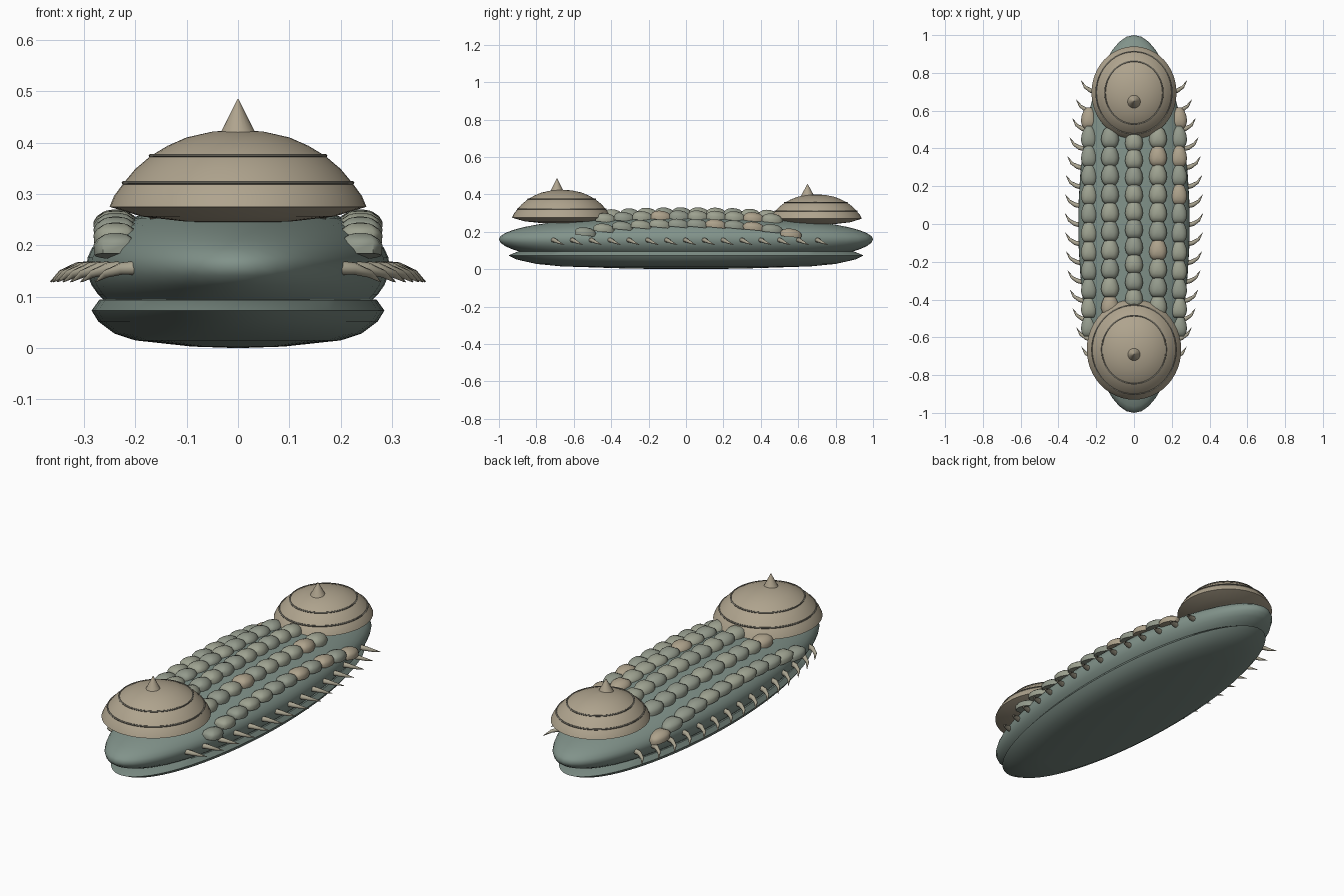
import bpy, bmesh, math, random
from mathutils import Vector

if "Cube" in bpy.data.objects:
    bpy.data.objects.remove(bpy.data.objects["Cube"])
random.seed(3)


def material(name, col):
    m = bpy.data.materials.new(name)
    m.diffuse_color = (*col, 1)
    m.use_nodes = True
    m.node_tree.nodes["Principled BSDF"].inputs["Base Color"].default_value = m.diffuse_color
    return m


M_BODY = material("body_green", (0.22, 0.29, 0.255))
M_FOOT = material("foot_green", (0.19, 0.25, 0.22))
M_SHELL = material("shell_tan", (0.43, 0.37, 0.27))
M_RING = material("groove_dark", (0.16, 0.15, 0.12))
M_SPINE = material("spine", (0.40, 0.37, 0.28))
M_SCALES = [material("scale_sage", (0.34, 0.36, 0.28)),
            material("scale_olive", (0.29, 0.32, 0.26)),
            material("scale_tan", (0.42, 0.36, 0.26))]


def make(name, bm, mat, angle=40):
    bmesh.ops.recalc_face_normals(bm, faces=bm.faces)
    me = bpy.data.meshes.new(name)
    bm.to_mesh(me)
    bm.free()
    ob = bpy.data.objects.new(name, me)
    bpy.context.collection.objects.link(ob)
    me.materials.append(mat)
    bpy.ops.object.select_all(action='DESELECT')
    ob.select_set(True)
    bpy.context.view_layer.objects.active = ob
    bpy.ops.object.shade_smooth_by_angle(angle=math.radians(angle))
    return ob


def loft(bm, rings, closed_ring=True):
    """Skin a list of point rings and cap both ends."""
    vs = [[bm.verts.new(p) for p in r] for r in rings]
    n = len(vs[0])
    for a, b in zip(vs, vs[1:]):
        for i in range(n):
            j = (i + 1) % n
            bm.faces.new((a[i], a[j], b[j], b[i]))
    bm.faces.new(vs[0])
    bm.faces.new(vs[-1])


def lathe(name, prof, y, sy, mat, n=48, angle=40):
    """Elliptical lathe about a vertical axis at (0, y)."""
    bm = bmesh.new()
    loft(bm, [[(r * math.cos(2 * math.pi * i / n), y + sy * r * math.sin(2 * math.pi * i / n), z)
               for i in range(n)] for r, z in prof])
    return make(name, bm, mat, angle)


# body: long ellipsoid
RX, RZ, CZ = 0.295, 0.13, 0.16
bm = bmesh.new()
bmesh.ops.create_uvsphere(bm, u_segments=48, v_segments=24, radius=1)
for v in bm.verts:
    v.co = (v.co.x * RX, v.co.y, CZ + v.co.z * (RZ if v.co.z > 0 else 0.145))
make("body", bm, M_BODY, 60)

# flat creeping foot
lathe("foot", [(0.002, 0.0), (0.09, 0.003), (0.2, 0.015), (0.24, 0.028), (0.272, 0.052),
               (0.285, 0.073), (0.27, 0.094), (0.2, 0.1), (0.002, 0.1)], 0, 0.95 / 0.285, M_FOOT, 64)


# domed shells with growth rings and an apex spike
def shell(tag, y, r, ry, rim, top, spike_y, tip):
    h = top - rim
    prof = [(0.002, rim - 0.03), (0.4, rim - 0.029), (0.75, rim - 0.019), (1, rim),
            (0.965, rim + h * 0.14), (0.89, rim + h * 0.31), (0.8, rim + h * 0.49),
            (0.68, rim + h * 0.66), (0.55, rim + h * 0.79), (0.4, rim + h * 0.9),
            (0.2, rim + h * 0.975), (0.005, top)]
    lathe(tag + "_shell", [(a * r, z) for a, z in prof], y, ry / r, M_SHELL, 48, 50)
    for k, (a, f) in enumerate([(0.89, 0.31), (0.68, 0.66)]):
        c = [(a * r + 0.004 * math.cos(t * math.pi / 3), rim + h * f + 0.004 * math.sin(t * math.pi / 3))
             for t in range(6)]
        bm = bmesh.new()
        n = 48
        vs = [[bm.verts.new((q * math.cos(2 * math.pi * i / n),
                             y + q * ry / r * math.sin(2 * math.pi * i / n), z)) for q, z in c]
              for i in range(n)]
        for i in range(n):
            for j in range(6):
                bm.faces.new((vs[i][j], vs[(i + 1) % n][j], vs[(i + 1) % n][(j + 1) % 6], vs[i][(j + 1) % 6]))
        make(f"{tag}_shell_ring_{k}", bm, M_RING, 60)
    lathe(tag + "_shell_spike", [(0.042, top - 0.02), (0.031, top), (0.001, tip)], spike_y, 1, M_SHELL, 20, 50)


shell("front", -0.665, 0.25, 0.265, 0.275, 0.425, -0.69, 0.485)
shell("rear", 0.695, 0.225, 0.245, 0.27, 0.4, 0.65, 0.455)


# overlapping back scales
def scale(name, x, y, w, height):
    z = CZ + RZ * math.sqrt(max(0.02, 1 - (x / RX) ** 2 - y * y))
    half = [(0.03, -0.055), (0.043, -0.04), (0.05, -0.015), (0.046, 0.012), (0.034, 0.04), (0.014, 0.058)]
    outline = half + [(-a, b) for a, b in reversed(half)]
    bm = bmesh.new()
    levels = [(0.96, -0.012), (1, 0.008), (0.85, 0.6 * height), (0.55, 0.88 * height), (0.2, height)]
    loft(bm, [[(x + a * w * s, y + b * s, z + dz - 0.10 * b * s) for a, b in outline] for s, dz in levels])
    make(name, bm, random.choices(M_SCALES, (6, 5, 1.5))[0], 45)


def row(tag, x, y0, y1, n, w, h):
    for i in range(n):
        scale(f"{tag}_scale_{i}", x, y0 + (y1 - y0) * i / (n - 1), w, h)


row("centre", 0, -0.39, 0.44, 10, 0.95, 0.04)
for s, side in ((-1, "left"), (1, "right")):
    row(side + "_middle", s * 0.127, -0.43, 0.46, 10, 0.95, 0.036)
    row(side + "_outer", s * 0.238, -0.54, 0.56, 12, 0.86, 0.032)


# curved side spines sweeping backwards
for s, side in ((-1, "left"), (1, "right")):
    for i in range(15):
        y = -0.71 + 1.41 * i / 14
        bx = RX * math.sqrt(1 - y * y)
        path = [Vector(p) for p in ((bx - 0.015, y, 0.156), (bx + 0.018, y + 0.006, 0.155),
                                    (bx + 0.048, y + 0.025, 0.145), (bx + 0.07, y + 0.06, 0.129))]
        bm = bmesh.new()
        rings = []
        for k, (p, r) in enumerate(zip(path, (0.014, 0.012, 0.008, 0.001))):
            t = (path[min(k + 1, 3)] - path[max(k - 1, 0)]).normalized()
            u = t.cross(Vector((0, 0, 1))).normalized()
            v = u.cross(t)
            ring = [p + r * (u * math.cos(a * math.pi / 4) + v * math.sin(a * math.pi / 4)) for a in range(8)]
            rings.append([(s * q.x, q.y, q.z) for q in ring])
        loft(bm, rings)
        make(f"{side}_spine_{i}", bm, M_SPINE, 50)
